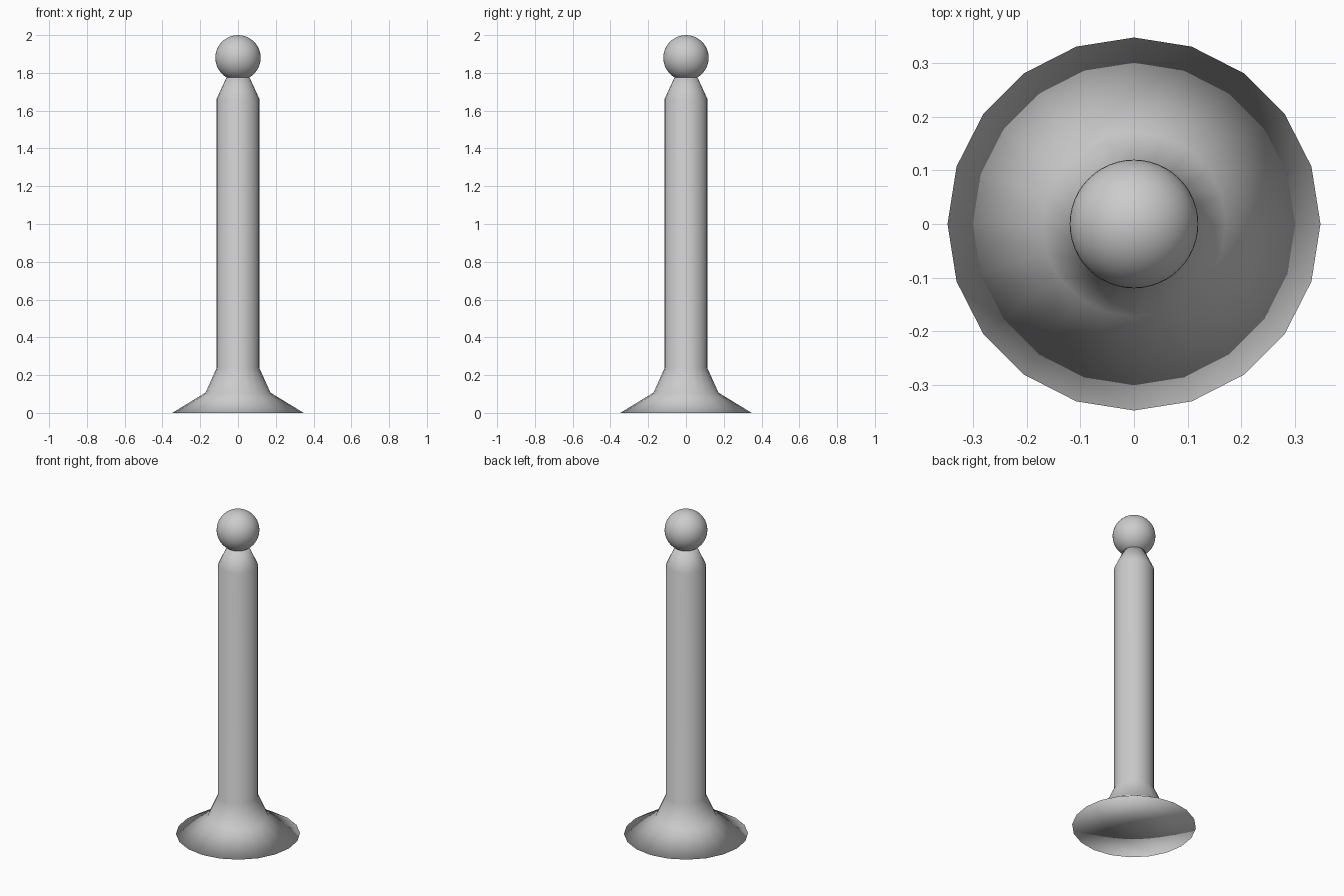
import bpy, bmesh, math

if "Cube" in bpy.data.objects:
    bpy.data.objects.remove(bpy.data.objects["Cube"])

SIDES = 20


def make_object(name, bm):
    bmesh.ops.recalc_face_normals(bm, faces=bm.faces[:])
    for f in bm.faces:
        f.smooth = True
    mesh = bpy.data.meshes.new(name)
    bm.to_mesh(mesh)
    bm.free()
    obj = bpy.data.objects.new(name, mesh)
    bpy.context.collection.objects.link(obj)
    return obj


# Turned post: flared foot, straight shaft, tapered neck (radius, height)
profile = [(0.348, 0), (0.172, 0.107), (0.113, 0.238), (0.113, 1.663), (0.06, 1.778)]
bm = bmesh.new()
rings = []
for r, z in profile:
    rings.append([bm.verts.new((r * math.cos(2 * math.pi * i / SIDES),
                                r * math.sin(2 * math.pi * i / SIDES), z))
                  for i in range(SIDES)])
for low, high in zip(rings, rings[1:]):
    for i in range(SIDES):
        j = (i + 1) % SIDES
        bm.faces.new((low[i], low[j], high[j], high[i]))

# Fan caps under the foot and on top of the neck
for ring, z in ((rings[0], 0), (rings[-1], 1.778)):
    centre = bm.verts.new((0, 0, z))
    for i in range(SIDES):
        bm.faces.new((centre, ring[i], ring[(i + 1) % SIDES]))
make_object("post", bm)

# Ball finial
bm = bmesh.new()
bmesh.ops.create_uvsphere(bm, u_segments=48, v_segments=24, radius=0.12)
ball = make_object("ball_finial", bm)
ball.location = (0, 0, 1.88)
